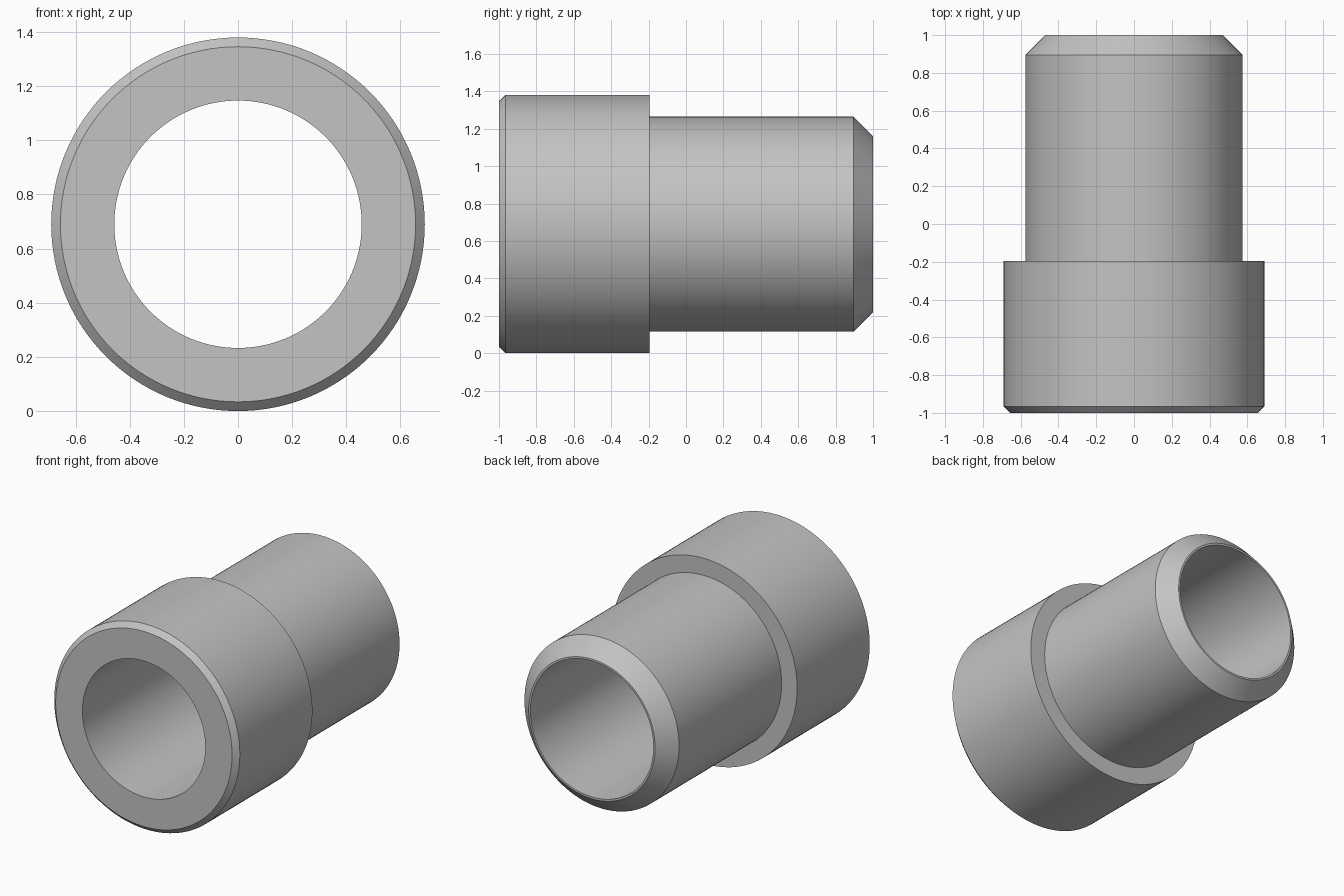
import bpy
import bmesh
import math
from mathutils import Matrix, Vector

cube = bpy.data.objects.get("Cube")
if cube:
    bpy.data.objects.remove(cube, do_unlink=True)

# Plain grey metal
grey = bpy.data.materials.new("grey metal")
grey.use_nodes = True
colour = (0.55, 0.55, 0.55, 1)
grey.diffuse_color = colour
grey.node_tree.nodes["Principled BSDF"].inputs["Base Color"].default_value = colour

SEGMENTS = 128
COLLAR_R = 0.69
SLEEVE_R = 0.575
BORE_R = 0.457
TIP_R = 0.47

# Closed wall section as (radius, y): collar, shoulder, sleeve, tapered tip, bore
section = [
    (BORE_R, -1), (COLLAR_R - 0.034, -1), (COLLAR_R, -0.966),
    (COLLAR_R, -0.195), (SLEEVE_R, -0.195), (SLEEVE_R, 0.895),
    (TIP_R, 1), (BORE_R, 1),
]


def lathe(name, profile, height, material):
    """Turn a closed section about the y axis and lift it to the given height."""
    bm = bmesh.new()
    rings = []
    for i in range(SEGMENTS):
        turn = Matrix.Rotation(math.tau * i / SEGMENTS, 3, 'Y')
        rings.append([bm.verts.new(turn @ Vector((r, y, 0))) for r, y in profile])
    count = len(profile)
    for i in range(SEGMENTS):
        a, b = rings[i], rings[(i + 1) % SEGMENTS]
        for j in range(count):
            k = (j + 1) % count
            bm.faces.new((a[j], a[k], b[k], b[j]))
    bmesh.ops.recalc_face_normals(bm, faces=bm.faces)
    mesh = bpy.data.meshes.new(name)
    bm.to_mesh(mesh)
    bm.free()
    mesh.materials.append(material)
    obj = bpy.data.objects.new(name, mesh)
    obj.location.z = height
    bpy.context.collection.objects.link(obj)
    return obj


# Stepped bushing with a through bore
bushing = lathe("stepped_bushing", section, COLLAR_R, grey)
bpy.ops.object.select_all(action='DESELECT')
bushing.select_set(True)
bpy.context.view_layer.objects.active = bushing
bpy.ops.object.shade_smooth_by_angle(angle=math.radians(25))
